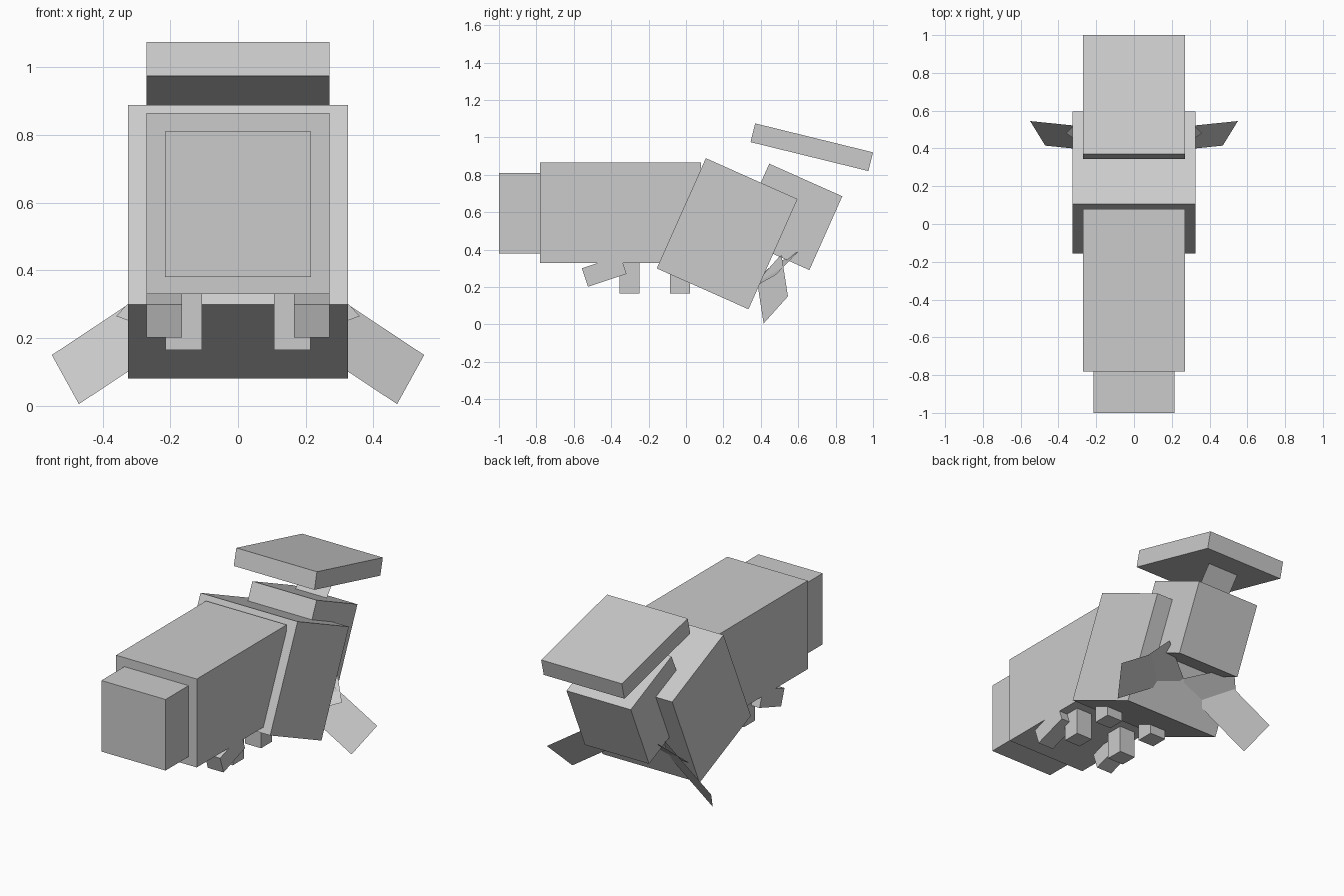
import bpy
from math import radians
from mathutils import Vector

if "Cube" in bpy.data.objects:
    bpy.data.objects.remove(bpy.data.objects["Cube"])


def mirror(obj):
    """Repeat a part across x = 0."""
    m = obj.modifiers.new("mirror", 'MIRROR')
    m.use_axis = (True, False, False)
    return obj


def mesh_object(name, verts, faces):
    me = bpy.data.meshes.new(name)
    me.from_pydata(verts, [], faces)
    obj = bpy.data.objects.new(name, me)
    bpy.context.collection.objects.link(obj)
    return obj


def box(name, center, size, tilt=0.0, both=False):
    """Box tilted about the x axis; geometry is baked so mirroring works at x = 0."""
    bpy.ops.mesh.primitive_cube_add(size=1, location=center,
                                    rotation=(radians(tilt), 0, 0))
    obj = bpy.context.object
    obj.name = name
    obj.scale = size
    bpy.ops.object.transform_apply(location=True, rotation=True, scale=True)
    return mirror(obj) if both else obj


def flap(name, a, b, inward):
    """Flat parallelogram: outer edge a-b swept inward toward the body."""
    a, b, d = Vector(a), Vector(b), Vector(inward)
    return mirror(mesh_object(name, [a, b, b + d, a + d], [(0, 1, 2, 3)]))


# Main body segments, front to back
box("front_block", (0, -0.89, 0.595), (0.43, 0.22, 0.43))
box("body", (0, -0.35, 0.597), (0.54, 0.86, 0.535))
box("hind_segment", (0, 0.22, 0.485), (0.65, 0.537, 0.645), -24)
box("rear_segment", (0, 0.5525, 0.575), (0.43, 0.4275, 0.432), -24)

# Raised plate and the thin sheet carrying it
box("top_plate", (0, 0.6725, 0.9475), (0.54, 0.649, 0.103), -13.8)
mesh_object("plate_stem",
            [(-0.105, 0.68, 0.72), (0.105, 0.68, 0.72),
             (0.105, 0.79, 0.863), (-0.105, 0.79, 0.863)], [(0, 1, 2, 3)])

# Short legs under the body
box("front_leg", (0.2175, -0.4375, 0.285), (0.105, 0.217, 0.104), 18.5, True)
box("middle_leg", (0.16, -0.302, 0.26), (0.108, 0.106, 0.19), 0, True)
box("back_leg", (0.16, -0.032, 0.26), (0.108, 0.106, 0.19), 0, True)

# Flat flaps fanning out under the rear
flap("lower_flap", (0.47, 0.415, 0.005), (0.55, 0.545, 0.15), (-0.34, -0.035, 0.225))
flap("upper_flap", (0.36, 0.48, 0.265), (0.24, 0.60, 0.39), (-0.24, -0.16, -0.09))
